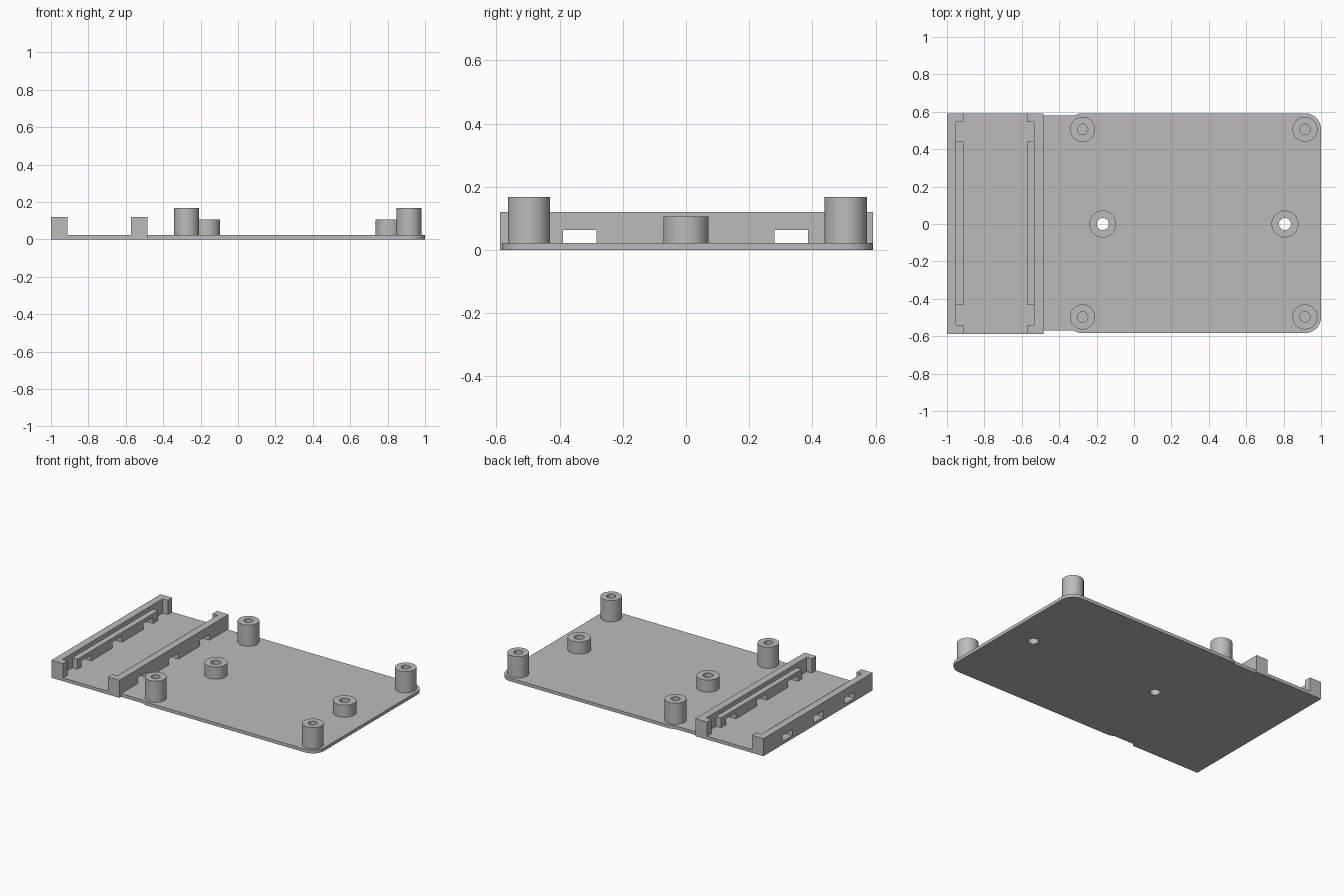
import bpy, bmesh
from math import radians, sin, cos

old = bpy.data.objects.get("Cube")
if old:
    bpy.data.objects.remove(old, do_unlink=True)

grey = bpy.data.materials.new("plain grey")
grey.use_nodes = True
grey.diffuse_color = (0.5, 0.5, 0.5, 1)
grey.node_tree.nodes["Principled BSDF"].inputs["Base Color"].default_value = (0.5, 0.5, 0.5, 1)

FLOOR = 0.022      # top of the base plate
RAIL_TOP = 0.12
CORNER = 0.086
BACK, FRONT = 0.592, -0.588
POST_Y = (0.506, -0.497)
POST_X = (-0.275, 0.914)
BOSS_X = (-0.167, 0.807)


def prism(name, points, z0, z1):
    """Extrude a closed outline from z0 to z1."""
    bm = bmesh.new()
    face = bm.faces.new([bm.verts.new((x, y, z0)) for x, y in points])
    top = bmesh.ops.extrude_face_region(bm, geom=[face])["geom"]
    bmesh.ops.translate(bm, vec=(0, 0, z1 - z0),
                        verts=[v for v in top if isinstance(v, bmesh.types.BMVert)])
    bmesh.ops.recalc_face_normals(bm, faces=bm.faces)
    mesh = bpy.data.meshes.new(name)
    bm.to_mesh(mesh)
    bm.free()
    mesh.materials.append(grey)
    obj = bpy.data.objects.new(name, mesh)
    bpy.context.collection.objects.link(obj)
    return obj


def arc(x, y, r, a0, a1, steps=12):
    angles = [radians(a0 + (a1 - a0) * i / steps) for i in range(steps + 1)]
    return [(x + r * cos(a), y + r * sin(a)) for a in angles]


def disc(name, x, y, r, z0, z1):
    return prism(name, arc(x, y, r, 0, 360, 48)[:-1], z0, z1)


def box(name, x0, x1, y0, y1, z0, z1):
    return prism(name, [(x0, y0), (x1, y0), (x1, y1), (x0, y1)], z0, z1)


def cut(obj, cutter):
    """Subtract the cutter, then delete it."""
    mod = obj.modifiers.new("cut", "BOOLEAN")
    mod.operation = "DIFFERENCE"
    mod.solver = "EXACT"
    mod.object = cutter
    select(obj)
    bpy.ops.object.modifier_apply(modifier=mod.name)
    bpy.data.objects.remove(cutter, do_unlink=True)


def select(obj):
    bpy.ops.object.select_all(action="DESELECT")
    obj.select_set(True)
    bpy.context.view_layer.objects.active = obj


def smooth(obj):
    select(obj)
    bpy.ops.object.shade_smooth_by_angle(angle=radians(30))


# Base plate: rounded board joined to a square rail tray by a narrower neck
left, right = POST_X
back, front = POST_Y
tray = -0.485
back_arc = arc(left, back, CORNER, 90, 122)
front_arc = arc(left, front, CORNER, 238, 270)
outline = (arc(right, front, CORNER, -90, 0) + arc(right, back, CORNER, 0, 90)
           + back_arc
           + [(tray, back_arc[-1][1]), (tray, BACK), (-1, BACK),
              (-1, FRONT), (tray, FRONT), (tray, front_arc[0][1])]
           + front_arc)
base = prism("base_plate", outline, 0, FLOOR)
for x in BOSS_X:
    cut(base, disc("hole_cutter", x, 0, 0.032, -0.1, 0.1))
smooth(base)


# Tall corner posts and short screw bosses
def tube(name, x, y, r, hole, height):
    obj = disc(name, x, y, r, FLOOR, height)
    cut(obj, disc("hole_cutter", x, y, hole, -0.1, 0.3))
    smooth(obj)


for x, side in zip(POST_X, ("right", "left")):
    for y, end in zip(POST_Y, ("back", "front")):
        tube(f"{end}_{side}_post", x, y, 0.067, 0.028, 0.167)
for x, side in zip(BOSS_X, ("right", "left")):
    tube(f"{side}_screw_boss", x, 0, 0.072, 0.032, 0.105)


# Two facing rails, each with a stepped pocket and three windows
def rail(name, x0, x1, p0, p1):
    obj = box(name, x0, x1, FRONT, BACK, FLOOR, RAIL_TOP)
    cut(obj, box("ledge_cutter", p0, p1, -0.54, 0.545, 0.09, 0.2))
    for y0, y1 in ((-0.54, -0.432), (0.44, 0.545)):
        cut(obj, box("pocket_cutter", p0, p1, y0, y1, -0.1, 0.2))
    for y in (-0.337, -0.002, 0.333):
        cut(obj, box("window_cutter", x0 - 0.1, x1 + 0.1, y - 0.053, y + 0.053, -0.1, 0.063))


rail("outer_rail", -1, -0.912, -0.951, -0.8)
rail("inner_rail", -0.573, tray, -0.7, -0.535)
